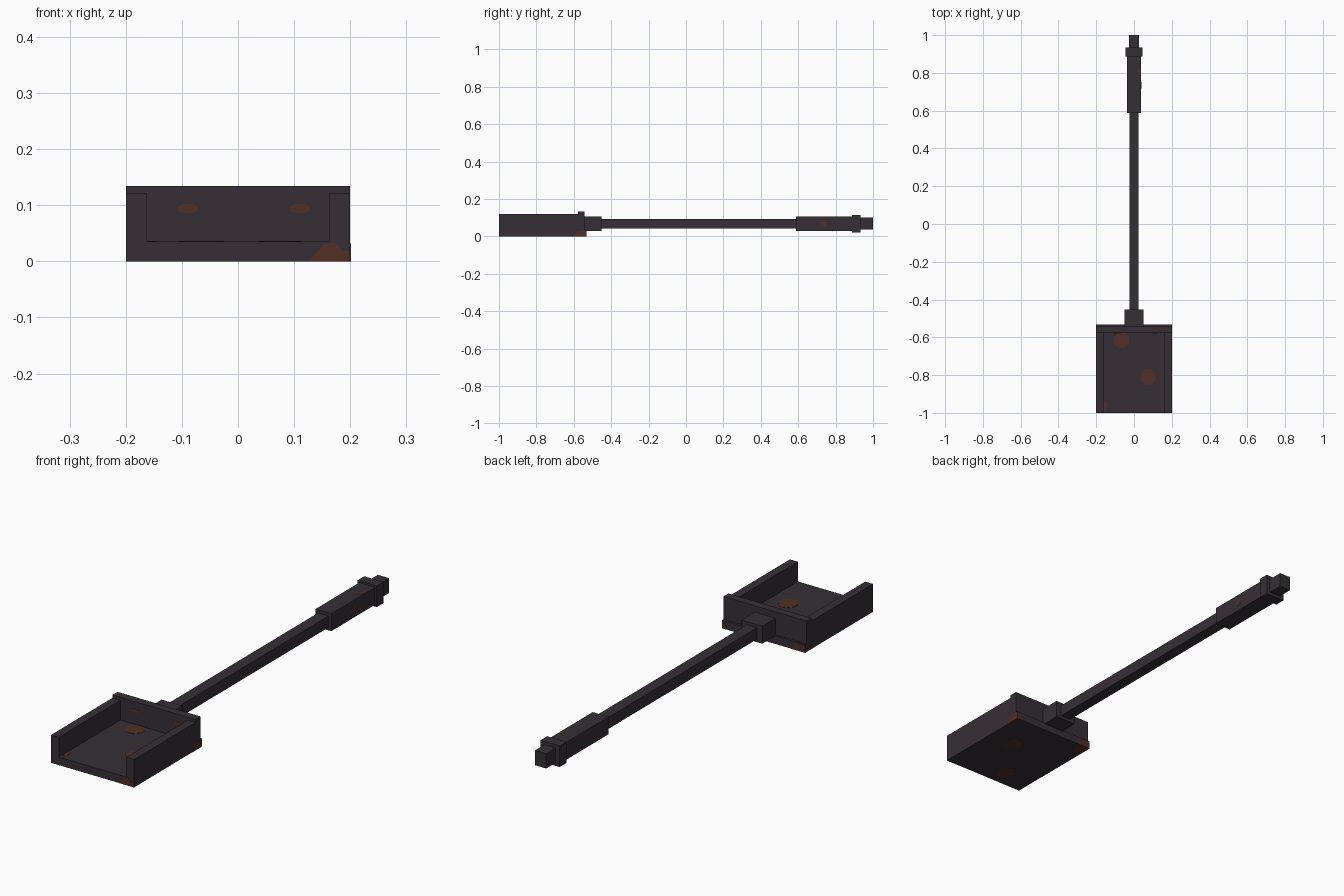
import bpy, bmesh, math
from mathutils import Vector

if "Cube" in bpy.data.objects:
    bpy.data.objects.remove(bpy.data.objects["Cube"])


def material(name, rgb):
    m = bpy.data.materials.new(name)
    m.diffuse_color = (*rgb, 1)
    m.use_nodes = True
    m.node_tree.nodes["Principled BSDF"].inputs["Base Color"].default_value = m.diffuse_color
    return m


IRON = material("dark iron", (0.037, 0.028, 0.037))
RUST = material("rust", (0.085, 0.029, 0.018))


def finish(bm, name, mat):
    bmesh.ops.recalc_face_normals(bm, faces=bm.faces)
    me = bpy.data.meshes.new(name)
    bm.to_mesh(me)
    bm.free()
    me.materials.append(mat)
    ob = bpy.data.objects.new(name, me)
    bpy.context.collection.objects.link(ob)
    return ob


def box(name, x, y, z):
    """Box from (min, max) pairs."""
    bm = bmesh.new()
    bmesh.ops.create_cube(bm, size=1)
    for v in bm.verts:
        v.co = [(a + b) / 2 + c * (b - a) for c, (a, b) in zip(v.co, (x, y, z))]
    return finish(bm, name, IRON)


def plate(name, normal, level, pts):
    """Thin rust patch on the plane normal*axis = level; pts use the other two axes."""
    axis = "xyz".index(normal[1])
    sign = 1 if normal[0] == "+" else -1
    bm = bmesh.new()
    verts = []
    for a, b in pts:
        co = [a, b]
        co.insert(axis, level)
        verts.append(bm.verts.new(co))
    face = bm.faces.new(verts)
    ext = bmesh.ops.extrude_face_region(bm, geom=[face], use_keep_orig=True)
    off = Vector((0, 0, 0))
    off[axis] = sign * 0.001
    for v in ext["geom"]:
        if isinstance(v, bmesh.types.BMVert):
            v.co += off
    return finish(bm, name, RUST)


def spot(cx, cy, rx, ry, n=8):
    return [(cx + rx * math.cos(math.tau * (i + .5) / n),
             cy + ry * math.sin(math.tau * (i + .5) / n)) for i in range(n)]


# Scoop
box("pan_floor", (-.2, .2), (-1, -.533), (0, .035))
for side, x in (("left", (-.2, -.162)), ("right", (.162, .2))):
    box(side + "_pan_wall", x, (-1, -.56), (0.01, .121))
box("back_pan_wall", (-.2, .2), (-.578, -.543), (.01, .134))

# Handle: concentric square sections along y
CZ = .068
for name, half_x, half_z, y in (
        ("handle_socket", .05, .038, (-.56, -.453)),
        ("shaft", .025, .025, (-.47, .6)),
        ("grip", .038, .038, (.587, .9)),
        ("grip_collar", .046, .046, (.888, .934)),
        ("handle_tip", .027, .032, (.92, 1))):
    box(name, (-half_x, half_x), y, (CZ - half_z, CZ + half_z))

# Rust on the pan floor, above and below
plate("floor_rust_back", "+z", .035, spot(-.065, -.615, .043, .045))
plate("floor_rust_middle", "+z", .035, spot(.075, -.81, .041, .045))
plate("floor_rust_edge", "+z", .035, [(-.162, -.99), (-.145, -.97), (-.145, -.945), (-.162, -.93)])
plate("under_rust_back", "-z", .0005, spot(.075, -.71, .042, .045))
plate("under_rust_front", "-z", .0005, spot(-.06, -.917, .043, .045))
plate("under_rust_corner", "-z", .0005, [(-.2, -.6), (-.15, -.58), (-.14, -.533), (-.2, -.533)])

# Rust on the back wall and the front lip
for x in (-.09, .11):
    plate("wall_rust", "-y", -.578, spot(x, .094, .02, .009))
plate("lip_rust", "-y", -1, [(.125, 0), (.155, .032), (.172, .033), (.188, .018), (.2, .018), (.2, 0)])

# Rust on the back corners and the grip
plate("right_corner_rust", "+x", .2, [(-.6, 0), (-.585, .025), (-.56, .032), (-.533, .03), (-.533, 0)])
plate("left_corner_rust", "+y", -.533, [(-.2, 0), (-.2, .03), (-.165, .03), (-.13, 0)])
plate("right_rear_rust", "+y", -.533, [(.2, 0), (.2, .03), (.185, .025), (.175, 0)])
plate("grip_side_rust", "+x", .038, spot(.735, .068, .018, .014))
plate("grip_top_rust", "+z", CZ + .038, spot(.026, .81, .01, .014))
